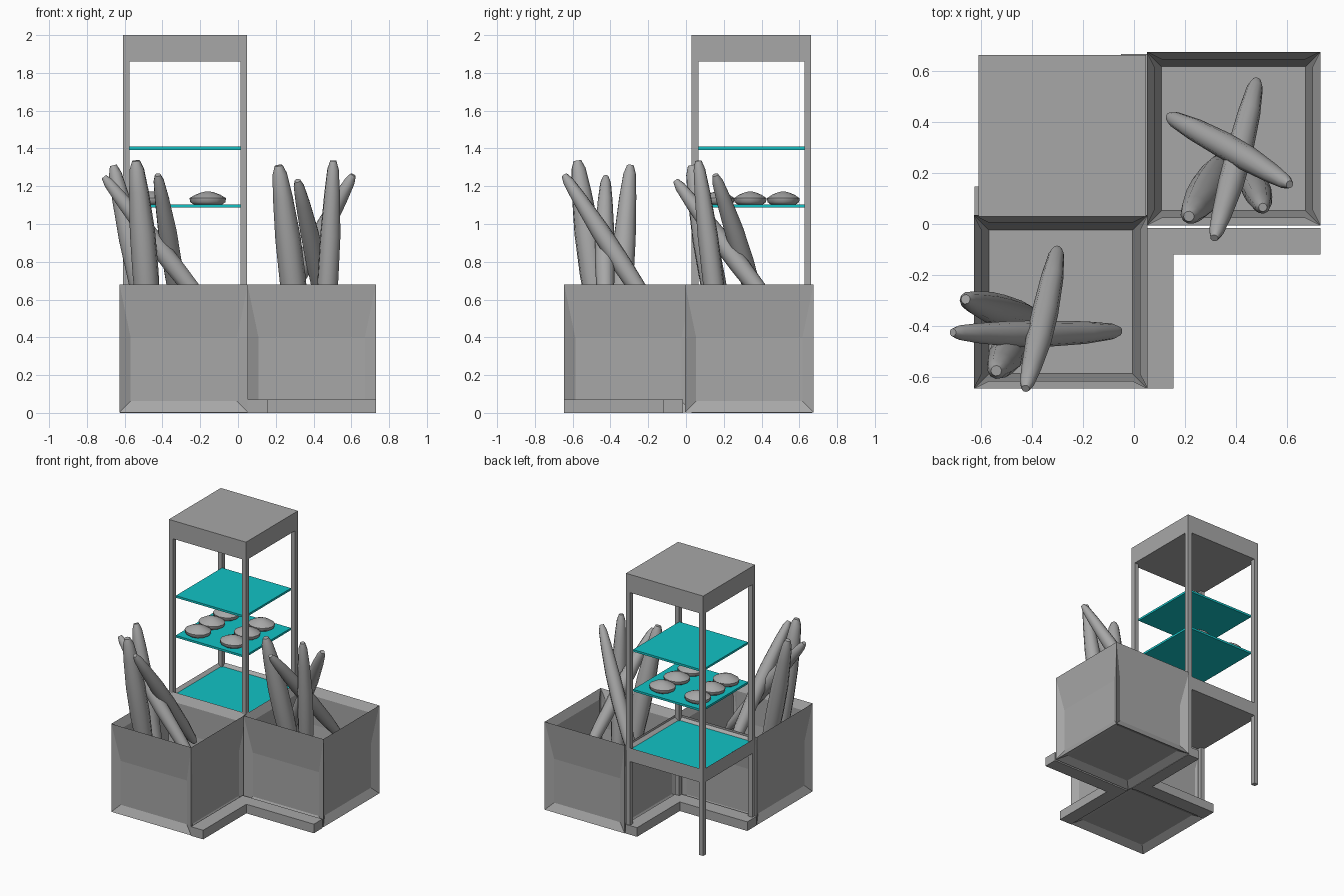
import bpy, bmesh, math
from mathutils import Vector

old = bpy.data.objects.get("Cube")
if old:
    bpy.data.objects.remove(old, do_unlink=True)


def material(name, rgb):
    m = bpy.data.materials.new(name)
    m.use_nodes = True
    m.diffuse_color = (*rgb, 1)
    bsdf = next(n for n in m.node_tree.nodes if n.type == "BSDF_PRINCIPLED")
    bsdf.inputs["Base Color"].default_value = (*rgb, 1)
    return m


GREY = material("plain grey", (0.39, 0.39, 0.39))
CYAN = material("cyan glass", (0.006, 0.54, 0.56))


def finish(bm, name, mats, smooth=False):
    bmesh.ops.recalc_face_normals(bm, faces=bm.faces)
    mesh = bpy.data.meshes.new(name)
    bm.to_mesh(mesh)
    bm.free()
    for m in mats:
        mesh.materials.append(m)
    ob = bpy.data.objects.new(name, mesh)
    bpy.context.collection.objects.link(ob)
    if smooth:
        bpy.ops.object.select_all(action="DESELECT")
        ob.select_set(True)
        bpy.context.view_layer.objects.active = ob
        bpy.ops.object.shade_smooth_by_angle(angle=math.radians(50))
    return ob


def box_mesh(lo, hi):
    bm = bmesh.new()
    bmesh.ops.create_cube(bm, size=1)
    for v in bm.verts:
        v.co = [(a + b) / 2 + c * (b - a) for a, b, c in zip(lo, hi, v.co)]
    bm.normal_update()
    return bm


def box(name, lo, hi, mat=GREY):
    return finish(box_mesh(lo, hi), name, [mat])


def top_faces(bm):
    return [f for f in bm.faces if f.normal.z > 0.9]


# Crates: recessed panels on five sides and an open, hollow top
def crate(name, x, y, size=0.68):
    bm = box_mesh((x, y, 0.003), (x + size, y + size, size))
    top = top_faces(bm)
    panels = [f for f in bm.faces if f not in top]
    bmesh.ops.inset_individual(bm, faces=panels, thickness=0.083, depth=-0.03)
    bmesh.ops.inset_individual(bm, faces=top, thickness=0.083, depth=-0.55)
    finish(bm, name, [GREY])


crate("front_crate", -0.627, -0.645)
crate("side_crate", 0.05, -0.005)

# Low plinth boards in the two corners between the crates
H = 0.07
box("front_plinth_long", (0.05, -0.645, 0), (0.155, -0.015, H))
box("front_plinth_side", (0.155, -0.12, 0), (0.73, -0.015, H))
box("back_plinth_long", (-0.625, 0.035, 0), (-0.05, 0.147, H))
box("back_plinth_side", (-0.05, 0.035, 0), (0.05, 0.667, H))

# Display rack: posts, roof, table and glass shelves
X0, X1, Y0, Y1 = -0.61, 0.047, 0.03, 0.662
P = 0.035
for side, px in (("right", X0), ("left", X1 - P)):
    for end, py in (("front", Y0), ("back", Y1 - P)):
        box(f"{end}_{side}_post", (px, py, 0), (px + P, py + P, 1.87))
box("rack_roof", (X0, Y0, 1.86), (X1, Y1, 2))

bm = box_mesh((X0, Y0, 0.56), (X1, Y1, 0.665))
top = top_faces(bm)
bmesh.ops.inset_individual(bm, faces=top, thickness=P, depth=-0.02)
for f in top:
    f.material_index = 1
finish(bm, "rack_table", [GREY, CYAN])

for name, z in (("lower_shelf", 1.087), ("upper_shelf", 1.393)):
    box(name, (X0 + P, Y0 + P, z), (X1 - P, Y1 - P, z + 0.016), CYAN)


# Lathe-like body along an axis, closed at both ends
def loft(name, start, end, profile, wide=1.0, bend=0.0, sides=10):
    start, end = Vector(start), Vector(end)
    axis = end - start
    rot = axis.to_track_quat("Z", "Y")
    bm = bmesh.new()
    rings = []
    for t, r in profile:
        mid = start + axis * t + rot @ Vector((bend * math.sin(math.pi * t), 0, 0))
        ring = []
        for i in range(sides):
            a = math.tau * i / sides
            ring.append(bm.verts.new(mid + rot @ Vector((r * wide * math.cos(a), r * math.sin(a), 0))))
        rings.append(ring)
    for a, b in zip(rings, rings[1:]):
        for i in range(sides):
            j = (i + 1) % sides
            bm.faces.new((a[i], a[j], b[j], b[i]))
    bm.faces.new(rings[0][::-1])
    bm.faces.new(rings[-1])
    finish(bm, name, [GREY], smooth=True)


# Long loaves leaning in the crates: low end, high end, radius
SHAPE = [(0, 0.35), (0.04, 0.6), (0.2, 0.85), (0.45, 1), (0.65, 0.97),
         (0.85, 0.75), (0.96, 0.55), (1, 0.3)]
LOAVES = [
    ((-0.06, -0.42, 0.42), (-0.71, -0.425, 1.25), 0.052),
    ((-0.3, -0.1, 0.42), (-0.425, -0.645, 1.26), 0.052),
    ((-0.4, -0.36, 0.2), (-0.66, -0.295, 1.31), 0.062),
    ((-0.46, -0.42, 0.25), (-0.54, -0.575, 1.335), 0.07),
    ((0.14, 0.42, 0.42), (0.61, 0.155, 1.26), 0.052),
    ((0.48, 0.56, 0.42), (0.315, -0.055, 1.23), 0.052),
    ((0.34, 0.24, 0.2), (0.215, 0.03, 1.31), 0.07),
    ((0.44, 0.2, 0.2), (0.505, 0.065, 1.335), 0.056),
]
for n, (lo, hi, r) in enumerate(LOAVES):
    loft(f"long_loaf_{n + 1}", lo, hi, [(t, s * r) for t, s in SHAPE], bend=0.008)

# Round rolls in two rows on the lower shelf
ROLL = [(0, 0.065), (0.2, 0.084), (0.5, 0.086), (0.75, 0.06), (0.93, 0.03), (1, 0.01)]
for col, x in enumerate((-0.46, -0.16)):
    for row, y in enumerate((0.17, 0.34, 0.515)):
        loft(f"round_roll_{col * 3 + row + 1}", (x, y, 1.102), (x, y, 1.172),
             ROLL, wide=1.12, sides=12)
